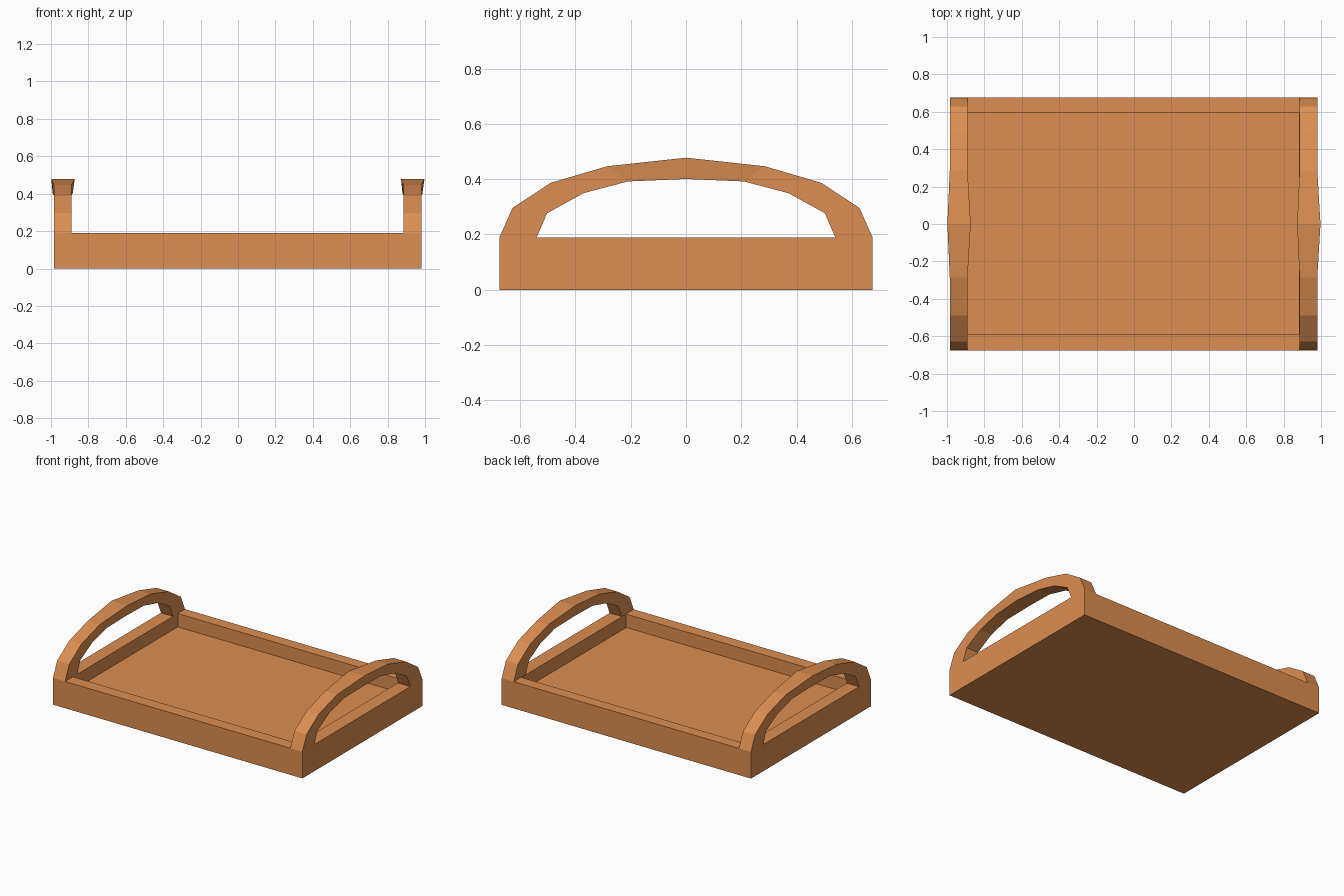
import bpy, bmesh

if "Cube" in bpy.data.objects:
    bpy.data.objects.remove(bpy.data.objects["Cube"])

wood = bpy.data.materials.new("warm wood")
wood.diffuse_color = (0.72, 0.27, 0.082, 1)
wood.use_nodes = True
wood.node_tree.nodes["Principled BSDF"].inputs["Base Color"].default_value = wood.diffuse_color


def finish(name, bm):
    bmesh.ops.recalc_face_normals(bm, faces=bm.faces)
    me = bpy.data.meshes.new(name)
    bm.to_mesh(me)
    bm.free()
    me.materials.append(wood)
    ob = bpy.data.objects.new(name, me)
    bpy.context.collection.objects.link(ob)
    return ob


# Tray: nested rectangular rings from the bottom, up over the rim, down to the floor
def ring(bm, x0, x1, y0, y1, z):
    return [bm.verts.new((x, y, z)) for x, y in ((x0, y0), (x1, y0), (x1, y1), (x0, y1))]


def bridge(bm, a, b):
    for i in range(4):
        j = (i + 1) % 4
        bm.faces.new((a[i], a[j], b[j], b[i]))


bm = bmesh.new()
outer = (-0.985, 0.98, -0.675, 0.675)
inner = (-0.89, 0.882, -0.587, 0.593)
rings = [ring(bm, *outer, 0), ring(bm, *outer, 0.19),
         ring(bm, *inner, 0.19), ring(bm, *inner, 0.095)]
for a, b in zip(rings, rings[1:]):
    bridge(bm, a, b)
bm.faces.new(rings[0])
bm.faces.new(rings[-1])
finish("tray", bm)

# Handles: faceted arches, slightly wider at the crown
# each station: outer y, outer z, inner y, inner z
HALF = [(0.675, 0.19, 0.54, 0.19), (0.628, 0.296, 0.503, 0.277),
        (0.49, 0.387, 0.37, 0.35), (0.285, 0.447, 0.21, 0.392)]
STATIONS = ([(-a, b, -c, d) for a, b, c, d in HALF]
            + [(0, 0.478, 0, 0.401)] + HALF[::-1])


def handle(name, x0, x1):
    bm = bmesh.new()
    prev = None
    for oy, oz, iy, iz in STATIONS:
        top, low = (0.017, 0.006) if oy == 0 else (0, 0)
        cur = [bm.verts.new(p) for p in (
            (x0 - top * 0.75, oy, oz), (x1 + top, oy, oz),
            (x1 + low, iy, iz), (x0 - low, iy, iz))]
        if prev:
            bridge(bm, prev, cur)
        else:
            bm.faces.new(cur)
        prev = cur
    bm.faces.new(prev)
    finish(name, bm)


handle("right_handle", 0.885, 0.98)
handle("left_handle", -0.985, -0.89)
